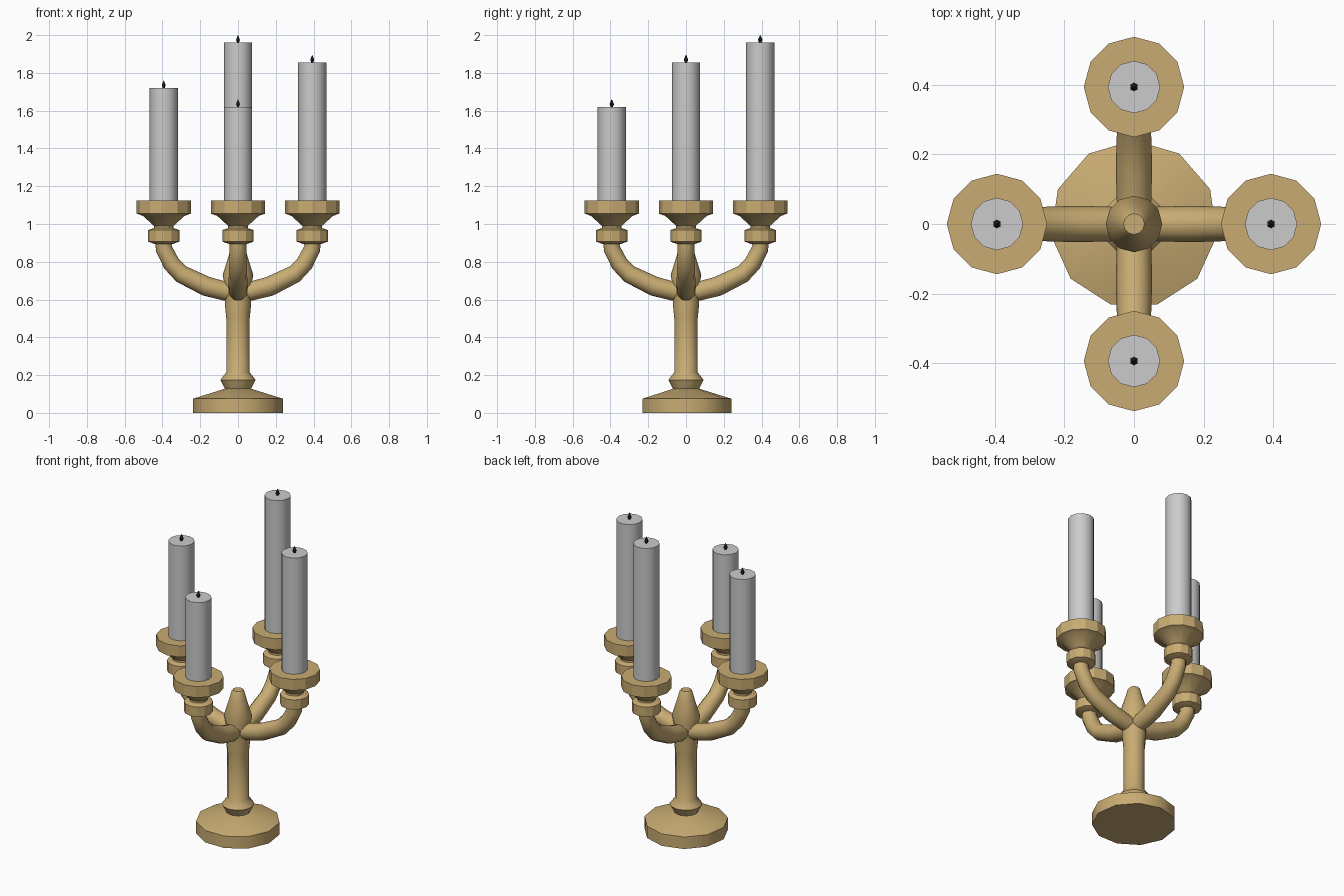
import bpy, bmesh
from math import sin, cos, pi, radians
from mathutils import Vector, Matrix

if "Cube" in bpy.data.objects:
    bpy.data.objects.remove(bpy.data.objects["Cube"])


def material(name, rgb):
    m = bpy.data.materials.new(name)
    m.diffuse_color = (*rgb, 1)
    m.use_nodes = True
    m.node_tree.nodes["Principled BSDF"].inputs["Base Color"].default_value = m.diffuse_color
    return m


brass = material("brass", (0.58, 0.41, 0.17))
black = material("wick_black", (0.015, 0.02, 0.025))


def skin(name, rings, mat=None, angle=45):
    """Join equal-sized rings of points into a closed solid."""
    bm = bmesh.new()
    loops = [[bm.verts.new(p) for p in r] for r in rings]
    n = len(loops[0])
    for a, b in zip(loops, loops[1:]):
        for i in range(n):
            j = (i + 1) % n
            bm.faces.new((a[i], a[j], b[j], b[i]))
    bm.faces.new(loops[0][::-1])
    bm.faces.new(loops[-1])
    bmesh.ops.recalc_face_normals(bm, faces=bm.faces)
    me = bpy.data.meshes.new(name)
    bm.to_mesh(me)
    bm.free()
    ob = bpy.data.objects.new(name, me)
    bpy.context.collection.objects.link(ob)
    if mat:
        me.materials.append(mat)
    bpy.ops.object.select_all(action='DESELECT')
    ob.select_set(True)
    bpy.context.view_layer.objects.active = ob
    if angle:
        bpy.ops.object.shade_smooth_by_angle(angle=radians(angle))
    return ob


def lathe(name, profile, n, mat=None, centre=(0, 0), angle=45):
    """Turn a (radius, height) profile about a vertical axis."""
    rings = [[(centre[0] + r * sin(2 * pi * i / n), centre[1] + r * cos(2 * pi * i / n), z)
              for i in range(n)] for r, z in profile]
    return skin(name, rings, mat, angle)


def tube(name, path, n, turn, mat):
    """Sweep a circle along (out, height, radius) points in a vertical plane."""
    pts = [Vector((x, 0, z)) for x, z, r in path]
    rings = []
    for k, p in enumerate(pts):
        t = (pts[min(k + 1, len(pts) - 1)] - pts[max(k - 1, 0)]).normalized()
        side = Vector((0, 1, 0))
        up = t.cross(side)
        r = path[k][2]
        rings.append([turn @ (p + r * (cos(2 * pi * i / n) * side + sin(2 * pi * i / n) * up))
                      for i in range(n)])
    return skin(name, rings, mat)


# Foot and central stem with knop and finial
lathe("base", [(0.24, 0), (0.24, 0.075), (0.07, 0.128)], 11, brass, angle=35)
lathe("stem", [(0.065, 0.12), (0.093, 0.175), (0.062, 0.215), (0.062, 0.5), (0.07, 0.58),
               (0.068, 0.66), (0.081, 0.73), (0.05, 0.83), (0.037, 0.88), (0.03, 0.89)], 12, brass)

# Four arms, each with a cup, drip dish, candle and wick
REACH = 0.393
arm_path = [(0.0, 0.632, 0.042), (0.07, 0.645, 0.05), (0.167, 0.67, 0.052), (0.30, 0.735, 0.048),
            (0.352, 0.79, 0.046), (REACH, 0.87, 0.044), (REACH, 0.92, 0.044)]
holder = [(0.05, 0.895), (0.083, 0.907), (0.083, 0.968), (0.052, 0.978), (0.052, 0.99),
          (0.11, 1.043), (0.144, 1.055), (0.144, 1.125)]
for label, deg, top in (("right", 0, 1.855), ("back", 90, 1.96), ("left", 180, 1.72), ("front", 270, 1.62)):
    turn = Matrix.Rotation(radians(deg), 3, 'Z')
    c = turn @ Vector((REACH, 0, 0))
    tube(label + "_arm", arm_path, 12, turn, brass)
    lathe(label + "_dish", holder, 12, brass, c, angle=25)
    lathe(label + "_candle", [(0.075, 1.12), (0.075, top)], 12, None, c)
    lathe(label + "_wick", [(0.004, top - 0.005), (0.012, top + 0.015), (0.001, top + 0.04)],
          6, black, c, angle=0)
